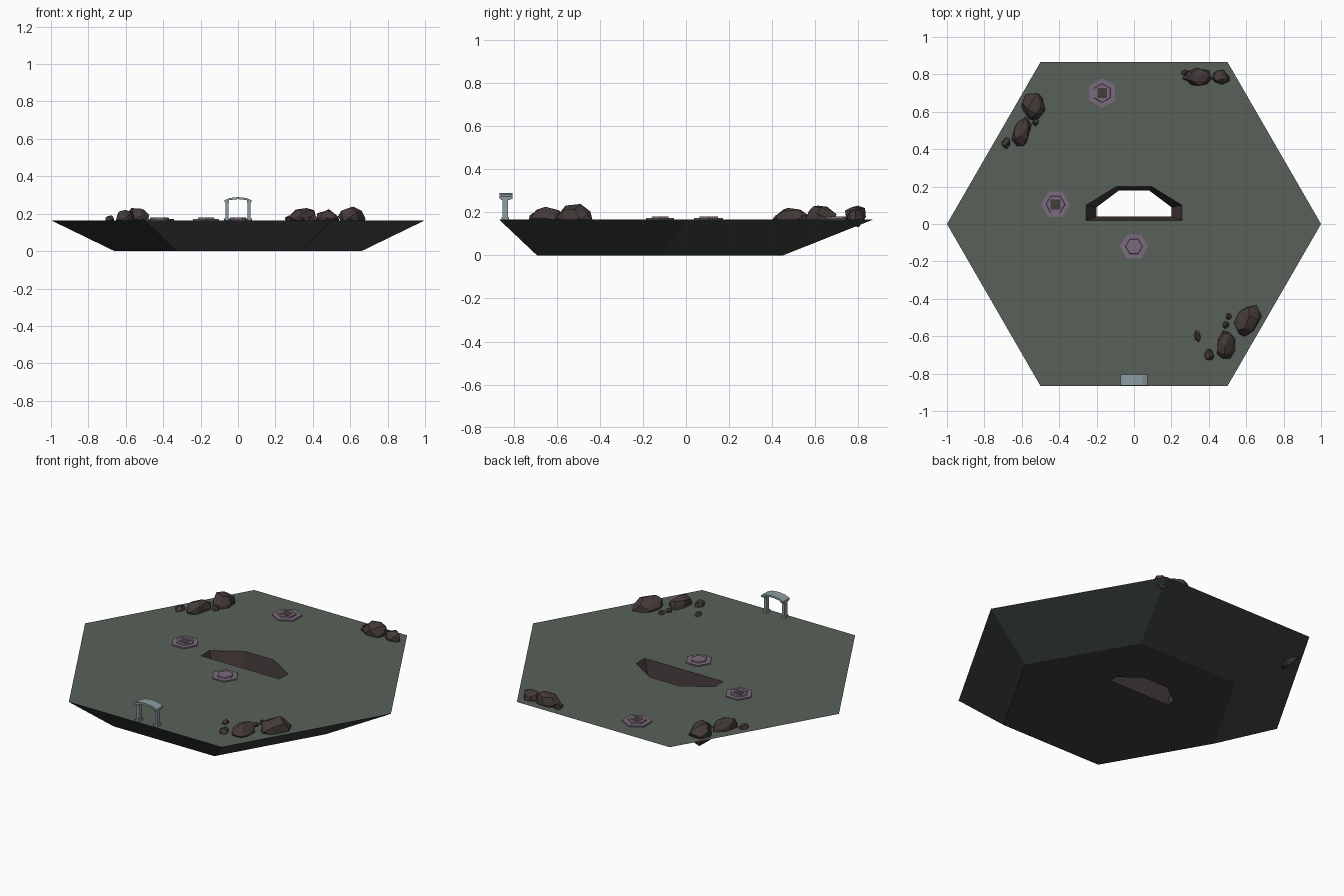
import bpy, bmesh, math, random
from mathutils import Vector, Matrix

if "Cube" in bpy.data.objects:
    bpy.data.objects.remove(bpy.data.objects["Cube"])

random.seed(7)
TOP = 0.165


def material(name, r, g, b):
    m = bpy.data.materials.new(name)
    lin = [((c / 255 + 0.055) / 1.055) ** 2.4 for c in (r, g, b)]
    m.diffuse_color = (*lin, 1)
    m.use_nodes = True
    m.node_tree.nodes["Principled BSDF"].inputs["Base Color"].default_value = m.diffuse_color
    return m


MOSS = material("moss_green", 88, 96, 88)
SIDE = material("dark_slate", 62, 69, 65)
BASE = material("charcoal", 60, 60, 58)
ROCK = material("brown_rock", 68, 58, 57)
PURPLE = material("dusty_purple", 122, 106, 124)
PIT = material("pit_brown", 68, 61, 58)
STONE = material("pale_blue_stone", 140, 158, 162)


def finish(name, bm, *mats):
    bmesh.ops.recalc_face_normals(bm, faces=bm.faces)
    mesh = bpy.data.meshes.new(name)
    bm.to_mesh(mesh)
    bm.free()
    for m in mats:
        mesh.materials.append(m)
    ob = bpy.data.objects.new(name, mesh)
    bpy.context.collection.objects.link(ob)
    return ob


def ring(n, r, z, cx=0, cy=0, turn=0):
    return [(cx + r * math.cos(turn + math.tau * i / n),
             cy + r * math.sin(turn + math.tau * i / n), z) for i in range(n)]


def loft(bm, rings, closed=False, caps=True, mat=lambda k: 0):
    """Join equal rings of points with quads."""
    vs = [[bm.verts.new(p) for p in r] for r in rings]
    n = len(vs[0])
    for k in range(len(vs) if closed else len(vs) - 1):
        a, b = vs[k], vs[(k + 1) % len(vs)]
        for i in range(n):
            j = (i + 1) % n
            bm.faces.new((a[i], a[j], b[j], b[i])).material_index = mat(k)
    if caps and not closed:
        bm.faces.new(vs[0])
        bm.faces.new(vs[-1])


# Hexagonal floating slab, tapering down, with a slanted opening through it
def opening(w, y0, y1, y2, wt, z):
    return [(w, y1, z), (wt, y2, z), (-wt, y2, z), (-w, y1, z), (-w, y0, z), (w, y0, z)]


bm = bmesh.new()
loft(bm, [ring(6, 1.0, TOP), ring(6, 0.66, 0, 0, -0.12),
          opening(0.20, 0.04, 0.09, 0.18, 0.08, 0),
          opening(0.257, 0.02, 0.10, 0.20, 0.095, TOP)],
     closed=True, mat=lambda k: k)
finish("island_slab", bm, SIDE, BASE, ROCK, MOSS)


# Hexagonal pads, two with a dark square, one with a raised middle
def pad(name, x, y, r, turn, square):
    bm = bmesh.new()
    loft(bm, [ring(6, r, TOP - 0.01, x, y, turn), ring(6, r, TOP + 0.007, x, y, turn)])
    inner = 0.052 if square else 0.046
    loft(bm, [ring(6, inner, TOP + 0.005, x, y, turn), ring(6, inner * 0.95, TOP + 0.014, x, y, turn)])
    finish(name, bm, PURPLE)
    if square:
        bm = bmesh.new()
        loft(bm, [ring(4, 0.037, TOP + z, x, y, math.pi / 4) for z in (0.010, 0.015)])
        finish(name + "_square", bm, PIT)


pad("back_pad", -0.17, 0.70, 0.08, math.pi / 6, True)
pad("left_pad", -0.42, 0.105, 0.078, 0, True)
pad("centre_pad", 0, -0.12, 0.075, 0, False)


# Gate at the front edge: two posts with feet and capitals, arched lintel
def box(bm, c, s):
    bmesh.ops.create_cube(bm, size=1, matrix=Matrix.Translation(c) @ Matrix.Diagonal((*s, 1)))


GY = -0.834
bm = bmesh.new()
for sx in (-1, 1):
    x = sx * 0.059
    box(bm, (x, GY - 0.004, TOP + 0.005), (0.024, 0.034, 0.014))
    box(bm, (x, GY - 0.004, TOP + 0.053), (0.015, 0.026, 0.106))
    box(bm, (x, GY - 0.002, 0.262), (0.022, 0.044, 0.012))
finish("gate_posts", bm, STONE)

bm = bmesh.new()
arch = [(-0.072, 0.272), (-0.045, 0.284), (0, 0.289), (0.045, 0.284), (0.072, 0.272)]
loft(bm, [[(x, GY - 0.03, z), (x, GY + 0.03, z), (x, GY + 0.03, z - 0.011),
           (x, GY - 0.03, z - 0.011)] for x, z in arch])
finish("gate_lintel", bm, STONE)


# Faceted boulders: convex hulls of scattered points, fitted to a size
def rock(name, x, y, z, rx, ry, rz, turn=0):
    bm = bmesh.new()
    n = 20 if rx > 0.035 else 13
    pts = []
    for i in range(n):
        h = 1 - 2 * (i + 0.5) / n
        a = i * 2.39996 + random.uniform(-0.35, 0.35)
        w = math.sqrt(1 - h * h)
        pts.append(Vector((w * math.cos(a), w * math.sin(a), h)) * random.uniform(0.88, 1.05))
    spin = Matrix.Rotation(math.radians(turn), 3, 'Z')
    tumble = Matrix.Rotation(random.uniform(0, 6), 3, (1, 1, 0.5))
    pts = [spin @ (Matrix.Diagonal((rx, ry, rz)) @ (tumble @ p)) for p in pts]
    for p in pts:
        bm.verts.new(p + Vector((x, y, z)))
    bmesh.ops.convex_hull(bm, input=bm.verts)
    bmesh.ops.delete(bm, geom=[v for v in bm.verts if not v.link_faces], context='VERTS')
    finish(name, bm, ROCK)


ROCKS = {
    "left_rock": [(-0.54, 0.625, 0.165, 0.07, 0.08, 0.075, 0),
                  (-0.60, 0.49, 0.17, 0.05, 0.088, 0.055, -15),
                  (-0.685, 0.435, 0.168, 0.028, 0.035, 0.026, 0),
                  (-0.525, 0.545, 0.168, 0.02, 0.025, 0.022, 0)],
    "back_rock": [(0.35, 0.785, 0.185, 0.075, 0.055, 0.052, 0),
                  (0.465, 0.785, 0.175, 0.05, 0.042, 0.048, -25),
                  (0.27, 0.81, 0.172, 0.02, 0.018, 0.02, 0),
                  (0.275, 0.783, 0.17, 0.02, 0.016, 0.018, 0)],
    "front_rock": [(0.605, -0.52, 0.178, 0.062, 0.097, 0.062, -35),
                   (0.49, -0.645, 0.17, 0.055, 0.088, 0.056, -5),
                   (0.40, -0.70, 0.17, 0.03, 0.036, 0.03, 0),
                   (0.34, -0.60, 0.166, 0.02, 0.032, 0.02, 15),
                   (0.49, -0.54, 0.168, 0.02, 0.022, 0.022, 0),
                   (0.507, -0.495, 0.168, 0.018, 0.018, 0.02, 0)],
}
for name, items in ROCKS.items():
    for i, item in enumerate(items):
        rock(f"{name}_{i + 1}", *item)
